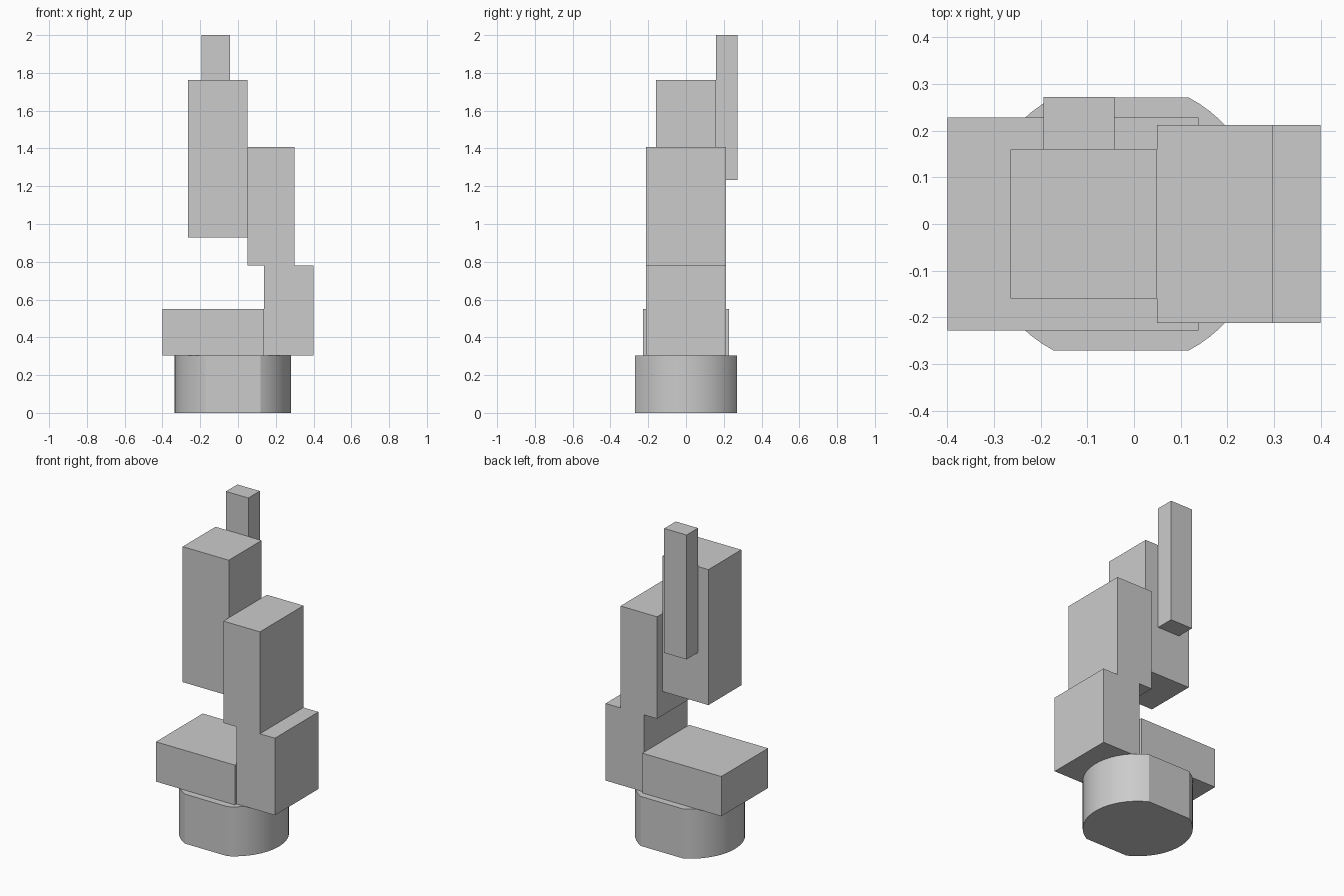
import bpy
import bmesh
import math

cube = bpy.data.objects.get("Cube")
if cube:
    bpy.data.objects.remove(cube, do_unlink=True)

grey = bpy.data.materials.new("plain grey")
grey.use_nodes = True
COLOUR = (0.6, 0.6, 0.6, 1)
grey.diffuse_color = COLOUR
grey.node_tree.nodes["Principled BSDF"].inputs["Base Color"].default_value = COLOUR


def finish(name, bm):
    bmesh.ops.recalc_face_normals(bm, faces=bm.faces)
    mesh = bpy.data.meshes.new(name)
    bm.to_mesh(mesh)
    bm.free()
    mesh.materials.append(grey)
    obj = bpy.data.objects.new(name, mesh)
    bpy.context.collection.objects.link(obj)
    return obj


def block(name, x, y, z):
    """Box given by its (low, high) range on each axis."""
    bm = bmesh.new()
    bmesh.ops.create_cube(bm, size=1)
    for v in bm.verts:
        v.co = [r[0] if c < 0 else r[1] for c, r in zip(v.co, (x, y, z))]
    return finish(name, bm)


# Round base with a flat cut on the front and back
def flatted_base(name, cx, radius, flat, height, steps=24):
    bm = bmesh.new()
    half = math.asin(flat / radius)
    verts = []
    for start in (-half, math.pi - half):
        for i in range(steps + 1):
            a = start + 2 * half * i / steps
            verts.append(bm.verts.new((cx + radius * math.cos(a), radius * math.sin(a), 0)))
    face = bm.faces.new(verts)
    top = bmesh.ops.extrude_face_region(bm, geom=[face])["geom"]
    bmesh.ops.translate(bm, vec=(0, 0, height),
                        verts=[g for g in top if isinstance(g, bmesh.types.BMVert)])
    return finish(name, bm)


base = flatted_base("base", -0.0275, 0.3075, 0.271, 0.305)
bpy.context.view_layer.objects.active = base
base.select_set(True)
bpy.ops.object.shade_smooth_by_angle(angle=math.radians(20))

# Stepped blocks rising from the base
block("low_block", (-0.4, 0.138), (-0.228, 0.228), (0.305, 0.55))
block("side_block", (0.138, 0.4), (-0.212, 0.212), (0.305, 0.78))
block("middle_block", (0.049, 0.298), (-0.212, 0.212), (0.78, 1.408))
block("upper_block", (-0.265, 0.049), (-0.16, 0.16), (0.928, 1.763))
block("back_rod", (-0.194, -0.042), (0.16, 0.272), (1.233, 2.0))
